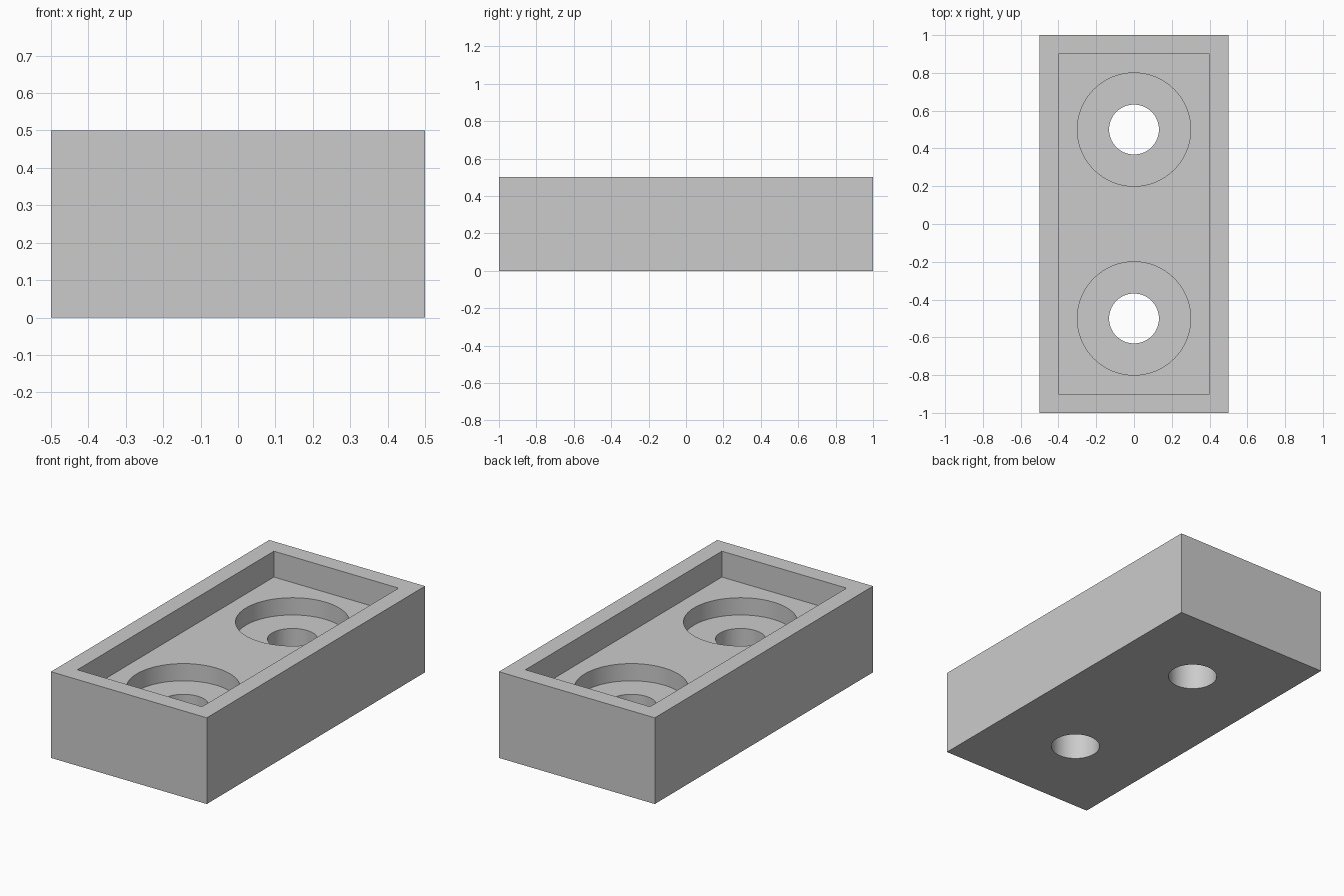
import bpy
import math

cube = bpy.data.objects.get("Cube")
if cube:
    bpy.data.objects.remove(cube, do_unlink=True)

grey = bpy.data.materials.new("light grey")
grey.use_nodes = True
colour = (0.6, 0.6, 0.6, 1)
grey.diffuse_color = colour
grey.node_tree.nodes["Principled BSDF"].inputs["Base Color"].default_value = colour

TOP = 0.5
POCKET_FLOOR = 0.35
BORE_FLOOR = 0.25


def box(name, size, bottom, top):
    bpy.ops.mesh.primitive_cube_add(size=1, location=(0, 0, (bottom + top) / 2))
    obj = bpy.context.object
    obj.name = name
    obj.scale = (size[0], size[1], top - bottom)
    bpy.ops.object.transform_apply(location=True, rotation=False, scale=True)
    obj.data.materials.append(grey)
    return obj


def cylinder(name, radius, y, bottom, top):
    bpy.ops.mesh.primitive_cylinder_add(
        vertices=64, radius=radius, depth=top - bottom,
        location=(0, y, (bottom + top) / 2))
    obj = bpy.context.object
    obj.name = name
    obj.data.materials.append(grey)
    return obj


# Solid block
block = box("block", (1, 2), 0, TOP)

# Cutters: rectangular pocket, then a counterbored through hole at each end
cutters = [box("pocket_cutter", (0.8, 1.8), POCKET_FLOOR, TOP + 0.1)]
for side, y in (("front", -0.5), ("back", 0.5)):
    cutters.append(cylinder(side + "_counterbore_cutter", 0.3, y, BORE_FLOOR, TOP + 0.1))
    cutters.append(cylinder(side + "_hole_cutter", 0.132, y, -0.1, TOP + 0.1))

# Cut the block and remove the cutters
bpy.ops.object.select_all(action="DESELECT")
block.select_set(True)
bpy.context.view_layer.objects.active = block
for cutter in cutters:
    cut = block.modifiers.new(cutter.name, "BOOLEAN")
    cut.operation = "DIFFERENCE"
    cut.solver = "EXACT"
    cut.object = cutter
    bpy.ops.object.modifier_apply(modifier=cut.name)
for cutter in cutters:
    bpy.data.objects.remove(cutter, do_unlink=True)

# Smooth bore walls, sharp edges
bpy.ops.object.shade_smooth_by_angle(angle=math.radians(30))
